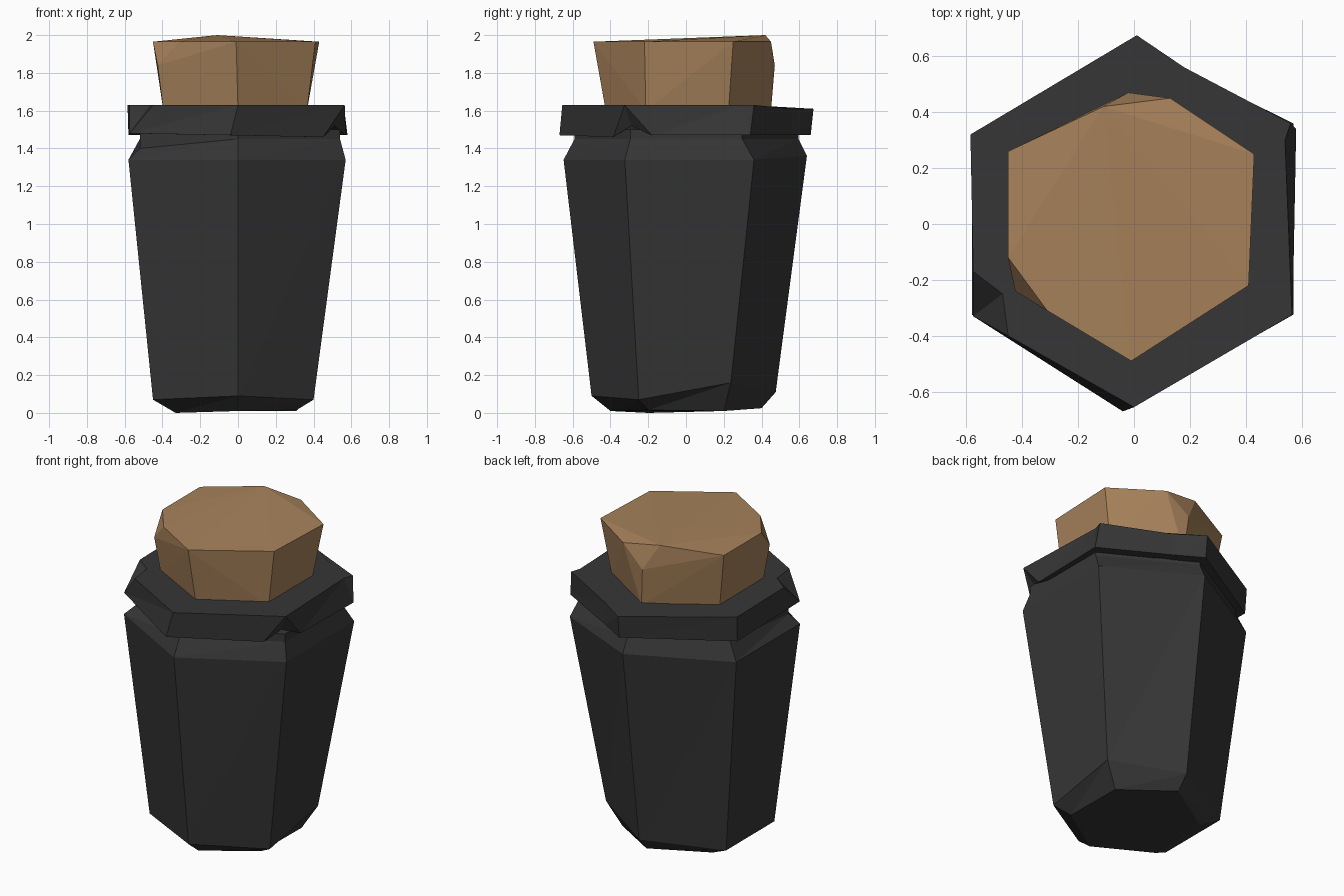
import bpy
import bmesh

if "Cube" in bpy.data.objects:
    bpy.data.objects.remove(bpy.data.objects["Cube"])


def material(name, colour):
    m = bpy.data.materials.new(name)
    m.diffuse_color = (*colour, 1)
    m.use_nodes = True
    m.node_tree.nodes["Principled BSDF"].inputs["Base Color"].default_value = m.diffuse_color
    return m


def finish(bm, name, mat):
    bmesh.ops.remove_doubles(bm, verts=bm.verts, dist=0.0005)
    bmesh.ops.recalc_face_normals(bm, faces=bm.faces)
    mesh = bpy.data.meshes.new(name)
    bm.to_mesh(mesh)
    bm.free()
    mesh.materials.append(mat)
    ob = bpy.data.objects.new(name, mesh)
    bpy.context.collection.objects.link(ob)


def loft(name, rings, mat):
    bm = bmesh.new()
    loops = [[bm.verts.new(p) for p in ring] for ring in rings]
    n = len(loops[0])
    for a, b in zip(loops, loops[1:]):
        for i in range(n):
            j = (i + 1) % n
            bm.faces.new((a[i], a[j], b[j]))
            bm.faces.new((a[i], b[j], b[i]))
    bm.faces.new(loops[0][::-1])
    bm.faces.new(loops[-1])
    finish(bm, name, mat)


def hexagon(z, left, right, front, back):
    # corners run counter-clockwise from the front one
    return [[0, front, z], [right, front / 2, z], [right, back / 2, z],
            [0, back, z], [left, back / 2, z], [left, front / 2, z]]


dark = material("charcoal", (0.037, 0.037, 0.037))
tan = material("cork brown", (0.39, 0.225, 0.105))

# Jar body: tapered hexagon with a chamfered foot and pinched neck
body = [hexagon(0.01, -0.33, 0.31, -0.40, 0.40),
        hexagon(0.07, -0.45, 0.40, -0.50, 0.475),
        hexagon(1.34, -0.58, 0.57, -0.648, 0.64),
        hexagon(1.45, -0.52, 0.54, -0.59, 0.595),
        hexagon(1.50, -0.52, 0.54, -0.59, 0.595)]
# Hand-carved unevenness: foot heights, shoulder and neck
for ring, corner, axis, value in [
        (0, 3, 2, 0.025), (0, 5, 2, 0.0), (0, 1, 2, 0.015),
        (1, 0, 2, 0.09), (1, 2, 2, 0.16), (1, 3, 2, 0.11),
        (2, 2, 1, 0.36), (2, 3, 2, 1.36), (3, 5, 2, 1.40)]:
    body[ring][corner][axis] = value
loft("jar_body", body, dark)

# Rim: hexagonal collar, with chips at three corners
rim_top = [(0, -0.655), (0.565, -0.325), (0.565, -0.325), (0.565, -0.325),
           (0.54, 0.30), (0.56, 0.36), (0.18, 0.56), (0.01, 0.675),
           (-0.585, 0.32), (-0.575, -0.17), (-0.47, -0.25), (-0.45, -0.40)]
rim_low = [(-0.04, -0.67, 1.47), (0.45, -0.385, 1.46), (0.51, -0.29, 1.52),
           (0.57, -0.18, 1.47), (0.58, 0.34, 1.47), (0.58, 0.34, 1.47),
           (0.18, 0.56, 1.47), (0.01, 0.66, 1.47), (-0.58, 0.31, 1.47),
           (-0.575, -0.33, 1.48), (-0.575, -0.33, 1.48), (-0.575, -0.33, 1.48)]
loft("rim", [rim_low, [(x, y, 1.63 - 0.02 * (y > 0.5)) for x, y in rim_top]], dark)

# Cork: faceted stopper, the hull of its whittled corners
cork_top = [(-0.45, 0.26), (0.13, 0.45), (0.43, 0.25), (0.41, -0.22),
            (-0.01, -0.49), (-0.31, -0.31), (-0.45, -0.12)]
cork = [(x, y, 1.965) for x, y in cork_top]
cork += [(-0.11, 0.42, 2.0), (-0.02, 0.47, 1.84), (-0.425, -0.24, 1.84)]
cork += hexagon(1.60, -0.395, 0.365, -0.425, 0.45)
bm = bmesh.new()
for p in cork:
    bm.verts.new(p)
res = bmesh.ops.convex_hull(bm, input=bm.verts)
loose = [v for v in bm.verts if not v.link_faces]
bmesh.ops.delete(bm, geom=loose, context='VERTS')
finish(bm, "cork", tan)
